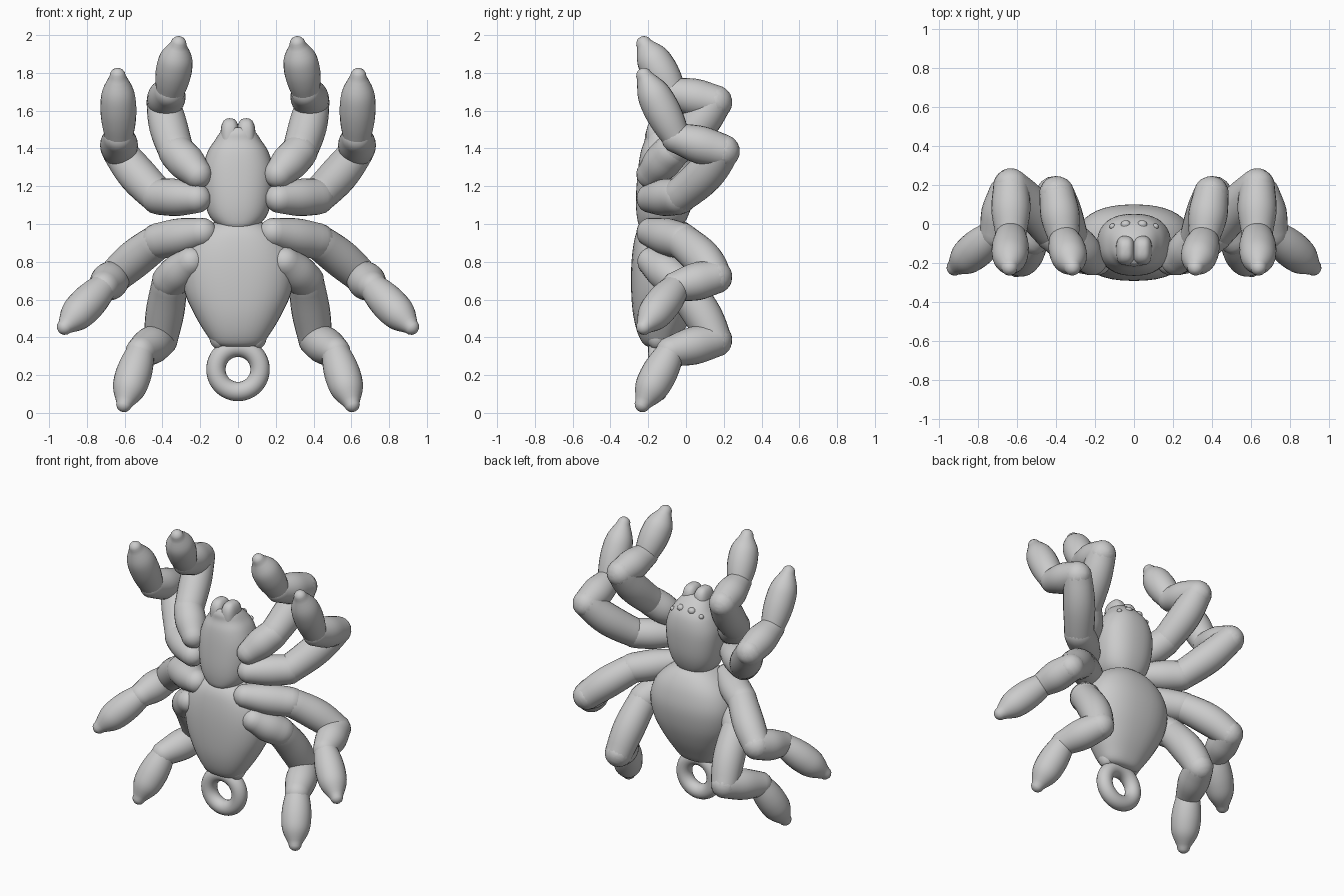
import bpy, bmesh
from math import sin, cos, pi
from mathutils import Vector

if "Cube" in bpy.data.objects:
    bpy.data.objects.remove(bpy.data.objects["Cube"])


def finish(bm, name):
    bmesh.ops.recalc_face_normals(bm, faces=bm.faces)
    me = bpy.data.meshes.new(name)
    bm.to_mesh(me)
    bm.free()
    for p in me.polygons:
        p.use_smooth = True
    ob = bpy.data.objects.new(name, me)
    bpy.context.collection.objects.link(ob)
    return ob


def skin_rings(bm, rings):
    """Bridge consecutive vertex rings and cap both ends."""
    n = len(rings[0])
    for a, b in zip(rings, rings[1:]):
        for i in range(n):
            j = (i + 1) % n
            bm.faces.new((a[i], a[j], b[j], b[i]))
    bm.faces.new(rings[0])
    bm.faces.new(rings[-1])


def spline(pts, steps):
    """Catmull-Rom interpolation of tuples."""
    vs = [Vector(p) for p in pts]
    vs = [vs[0] * 2 - vs[1]] + vs + [vs[-1] * 2 - vs[-2]]
    out = []
    for i in range(1, len(vs) - 2):
        p0, p1, p2, p3 = vs[i - 1:i + 3]
        for k in range(steps):
            t = k / steps
            out.append(0.5 * (2 * p1 + (p2 - p0) * t + (2 * p0 - 5 * p1 + 4 * p2 - p3) * t * t
                              + (3 * p1 - p0 - 3 * p2 + p3) * t ** 3))
    out.append(vs[-2])
    return out


def power(c, e):
    return abs(c) ** e * (1 if c > 0 else -1)


def body(name, sections, n=40):
    """Loft of slightly squared ovals (z, half width, front y, back y)."""
    bm = bmesh.new()
    rings = []
    for z, w, yf, yb in spline(sections, 4):
        c, h = (yf + yb) / 2, (yb - yf) / 2
        rings.append([bm.verts.new((w * power(cos(2 * pi * i / n), 0.85),
                                    c + h * power(sin(2 * pi * i / n), 0.85), z))
                      for i in range(n)])
    skin_rings(bm, rings)
    return finish(bm, name)


def segment(bm, a, b, radii, bend=Vector(), n=24):
    """Round-ended leg segment; radii are evenly spaced, bend bows its middle."""
    d = b - a
    L = d.length
    rot = d.to_track_quat('Z', 'Y')
    r0, r1 = radii[0], radii[-1]
    m = len(radii) - 1
    prof = [(-r0 * cos(t), r0 * sin(t)) for t in (0.08, 0.4, 0.8, 1.2)]
    prof += [(L * t, r) for t, r in spline([(i / m, r) for i, r in enumerate(radii)], 4)]
    prof += [(L + r1 * cos(t), r1 * sin(t)) for t in (1.2, 0.8, 0.4, 0.08)]
    rings = []
    for s, r in prof:
        t = min(max(s / L, 0), 1)
        c = a + bend * (4 * t * (1 - t))
        rings.append([bm.verts.new(c + rot @ Vector((r * cos(2 * pi * i / n),
                                                     r * sin(2 * pi * i / n), s)))
                      for i in range(n)])
    skin_rings(bm, rings)


def ball(name, loc, size, square=1.0):
    bm = bmesh.new()
    bmesh.ops.create_uvsphere(bm, u_segments=24, v_segments=16, radius=1)
    for v in bm.verts:
        v.co = Vector([power(v.co[i], square) * size[i] + loc[i] for i in range(3)])
    return finish(bm, name)


# Abdomen and head section
body("abdomen", [
    (0.345, 0.04, -0.17, -0.10), (0.36, 0.12, -0.22, -0.06), (0.42, 0.17, -0.255, -0.02),
    (0.52, 0.23, -0.28, 0.035), (0.64, 0.283, -0.29, 0.08), (0.77, 0.30, -0.29, 0.10),
    (0.88, 0.27, -0.28, 0.085), (0.96, 0.205, -0.26, 0.05), (1.01, 0.125, -0.22, 0.0),
    (1.025, 0.04, -0.15, -0.08)])
body("cephalothorax", [
    (0.965, 0.04, -0.18, -0.08), (0.98, 0.09, -0.24, -0.03), (1.04, 0.15, -0.26, 0.01),
    (1.14, 0.18, -0.265, 0.04), (1.28, 0.188, -0.255, 0.052), (1.38, 0.162, -0.24, 0.04),
    (1.44, 0.125, -0.22, 0.01), (1.48, 0.098, -0.215, -0.03), (1.51, 0.07, -0.20, -0.07)])

# Legs: hip, first joint, knee, ankle, tip on the +x side
legs = {
    "front_leg": [(0.215, -0.185, 1.265), (0.325, -0.08, 1.38), (0.395, 0.155, 1.645),
                  (0.36, -0.07, 1.695), (0.315, -0.222, 1.953)],
    "second_leg": [(0.22, -0.185, 1.135), (0.42, -0.04, 1.145), (0.63, 0.195, 1.385),
                   (0.63, -0.05, 1.455), (0.637, -0.222, 1.785)],
    "third_leg": [(0.19, -0.185, 0.955), (0.42, -0.02, 0.91), (0.655, 0.155, 0.72),
                  (0.71, -0.05, 0.67), (0.917, -0.222, 0.455)],
    "rear_leg": [(0.25, -0.18, 0.80), (0.36, -0.05, 0.70), (0.41, 0.155, 0.385),
                 (0.515, -0.08, 0.325), (0.603, -0.23, 0.046)],
}
for name, p in legs.items():
    for side, s in (("right", 1), ("left", -1)):
        q = [Vector((s * x, y, z)) for x, y, z in p]
        bow = (q[1] + q[2] - q[0] - q[3]).normalized() * 0.022
        bm = bmesh.new()
        segment(bm, q[0], q[1], (0.078, 0.098, 0.096))
        segment(bm, q[1], q[2], (0.094, 0.102, 0.09), bow)
        segment(bm, q[2], q[3], (0.09, 0.1, 0.08))
        segment(bm, q[3], q[4], (0.074, 0.09, 0.095, 0.084, 0.042))
        finish(bm, name + "_" + side)

# Jaws, eyes and spinnerets
for side, s in (("right", 1), ("left", -1)):
    ball("jaw_" + side, (s * 0.043, -0.135, 1.46), (0.05, 0.076, 0.1), 0.75)
    ball("inner_eye_" + side, (s * 0.042, -0.005, 1.437), (0.026, 0.024, 0.022))
    ball("outer_eye_" + side, (s * 0.11, -0.012, 1.41), (0.016, 0.016, 0.016))
    ball("spinneret_" + side, (s * 0.098, -0.15, 0.41), (0.055, 0.06, 0.075))

# Hanging ring
bpy.ops.mesh.primitive_torus_add(location=(0, -0.15, 0.23), rotation=(pi / 2, 0, 0),
                                 major_radius=0.117, minor_radius=0.051,
                                 major_segments=48, minor_segments=20)
bpy.context.object.name = "hanging_ring"
bpy.ops.object.shade_smooth()
